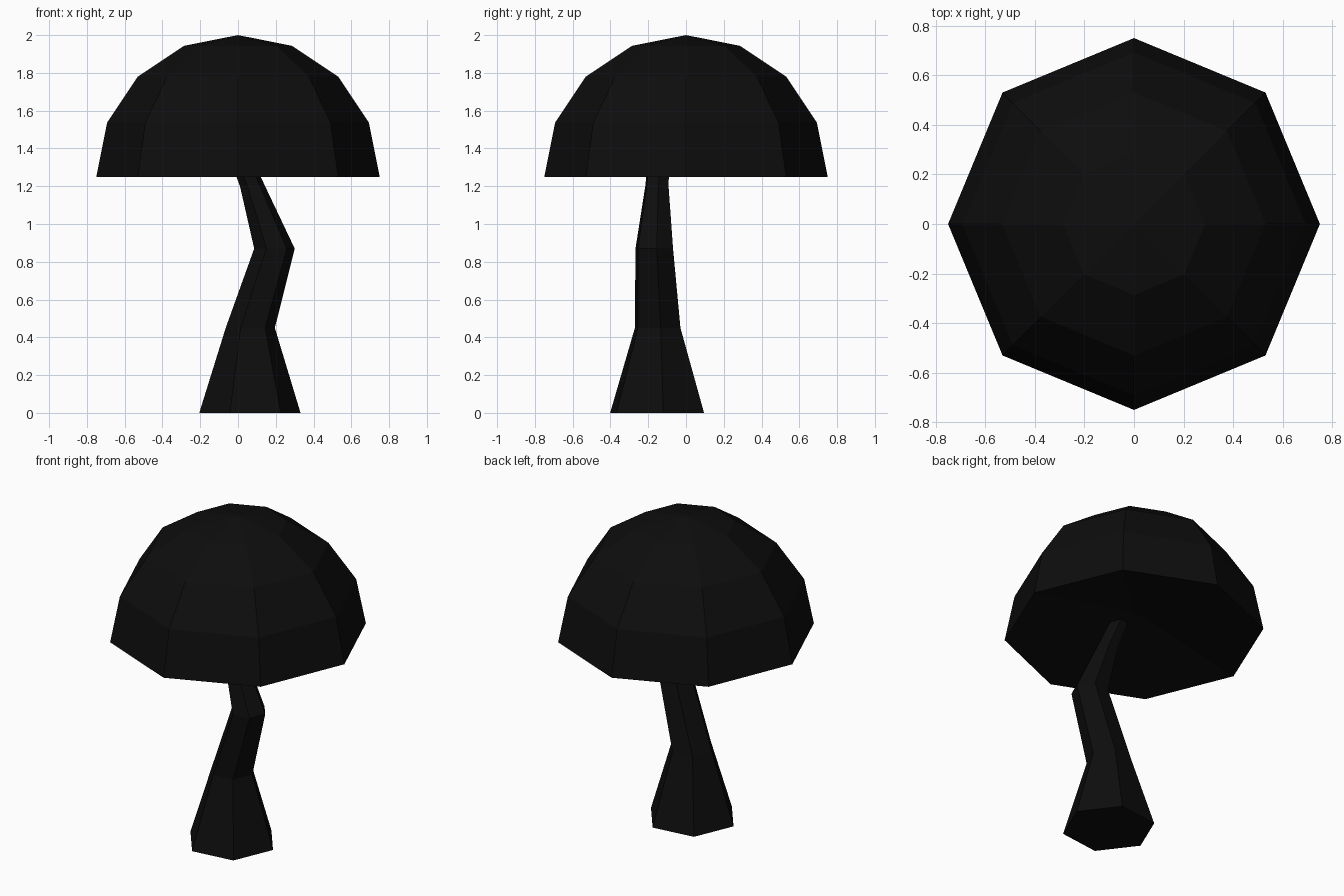
import bpy, bmesh, math

if "Cube" in bpy.data.objects:
    bpy.data.objects.remove(bpy.data.objects["Cube"])

black = bpy.data.materials.new("near_black")
black.diffuse_color = (0.004, 0.004, 0.004, 1)
black.use_nodes = True
black.node_tree.nodes["Principled BSDF"].inputs["Base Color"].default_value = black.diffuse_color


def loft(name, rings, sides, turn, start_tip=None, end_tip=None):
    """Skin rings of (x, y, z, radius); close each end with a tip point or a flat face."""
    bm = bmesh.new()
    loops = []
    for x, y, z, r in rings:
        loop = []
        for i in range(sides):
            a = math.radians(turn) + math.tau * i / sides
            loop.append(bm.verts.new((x + r * math.cos(a), y + r * math.sin(a), z)))
        loops.append(loop)
    for low, high in zip(loops, loops[1:]):
        for i in range(sides):
            j = (i + 1) % sides
            bm.faces.new((low[i], low[j], high[j], high[i]))
    for loop, tip in ((loops[0], start_tip), (loops[-1], end_tip)):
        if tip is None:
            bm.faces.new(loop)
        else:
            v = bm.verts.new(tip)
            for i in range(sides):
                bm.faces.new((loop[i], loop[(i + 1) % sides], v))
    bmesh.ops.recalc_face_normals(bm, faces=bm.faces)
    mesh = bpy.data.meshes.new(name)
    bm.to_mesh(mesh)
    bm.free()
    mesh.materials.append(black)
    obj = bpy.data.objects.new(name, mesh)
    bpy.context.collection.objects.link(obj)
    return obj


# Domed cap: eight-sided half sphere with a shallow hollow underneath
R, BASE = 0.75, 1.25
dome = []
for k in range(4):
    a = math.radians(22.5 * k)
    dome.append((0, 0, BASE + R * math.sin(a), R * math.cos(a)))
loft("cap", dome, 8, 0, start_tip=(0, 0, 1.40), end_tip=(0, 0, 2.0))

# Crooked six-sided stem, running up into the cap
loft("stem", [
    (0.063, -0.153, 0.00, 0.270),
    (0.065, -0.150, 0.45, 0.131),
    (0.193, -0.168, 0.87, 0.108),
    (0.077, -0.154, 1.20, 0.067),
    (-0.040, -0.135, 1.48, 0.055),
], 6, 7)
